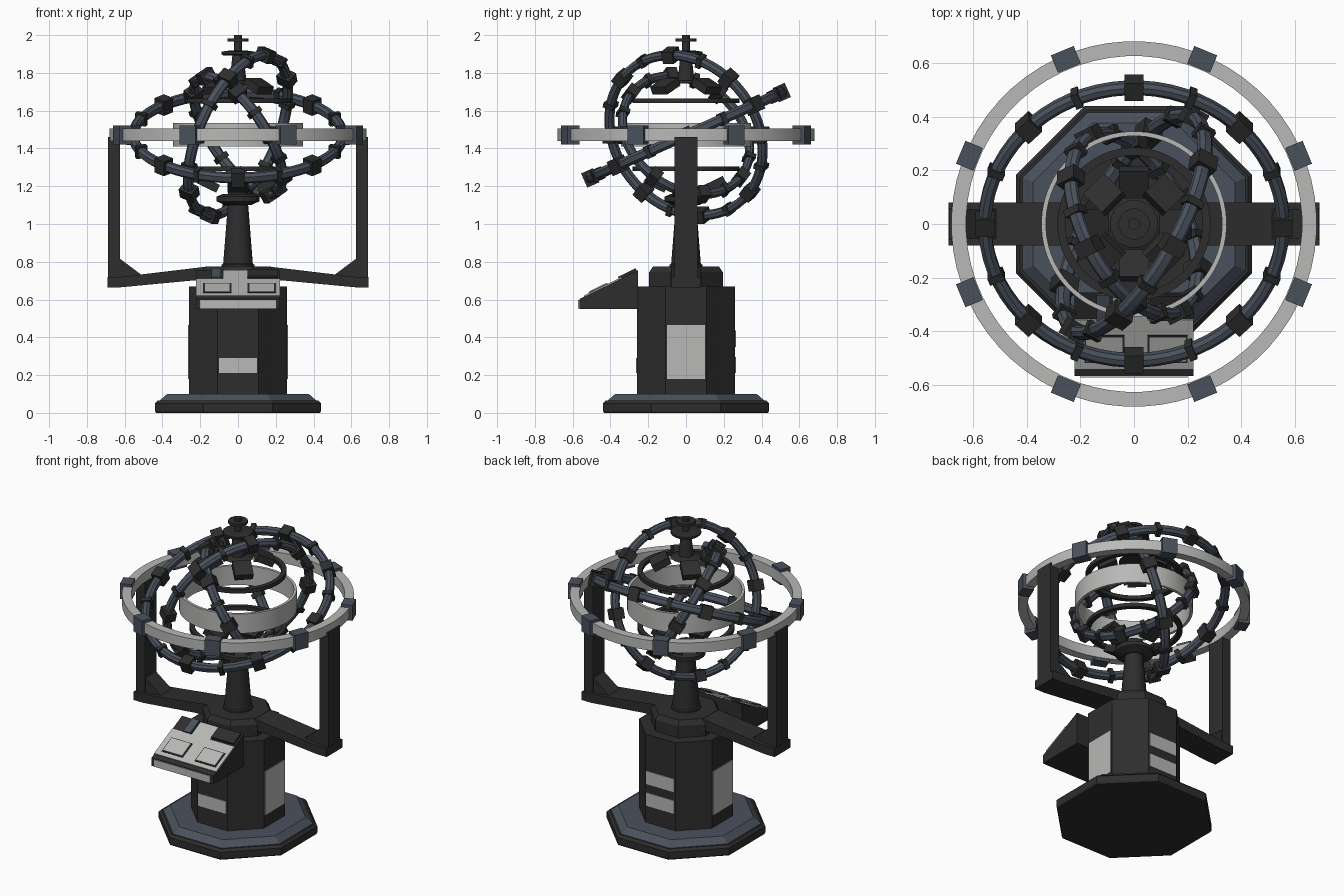
import bpy, bmesh, math
from mathutils import Matrix, Vector

cube = bpy.data.objects.get("Cube")
if cube:
    bpy.data.objects.remove(cube, do_unlink=True)


def material(name, r, g, b):
    m = bpy.data.materials.new(name)
    m.use_nodes = True
    m.diffuse_color = (r, g, b, 1)
    bsdf = next(n for n in m.node_tree.nodes if n.type == 'BSDF_PRINCIPLED')
    bsdf.inputs["Base Color"].default_value = (r, g, b, 1)
    return m


DARK = material("charcoal", 0.027, 0.027, 0.027)
BLUE = material("slate blue", 0.068, 0.083, 0.110)
LIGHT = material("light grey", 0.48, 0.48, 0.47)
T, R = Matrix.Translation, Matrix.Rotation
CENTRE = T((0, 0, 1.47))


def finish(name, bm, mat, smooth=False):
    bmesh.ops.recalc_face_normals(bm, faces=bm.faces)
    me = bpy.data.meshes.new(name)
    bm.to_mesh(me)
    bm.free()
    me.materials.append(mat)
    ob = bpy.data.objects.new(name, me)
    bpy.context.collection.objects.link(ob)
    if smooth:
        bpy.ops.object.select_all(action='DESELECT')
        bpy.context.view_layer.objects.active = ob
        ob.select_set(True)
        bpy.ops.object.shade_smooth_by_angle(angle=math.radians(25))
    return ob


def boxes(name, size, matrices, mat):
    """One object made of equal boxes placed by matrices."""
    bm = bmesh.new()
    for m in matrices:
        bmesh.ops.create_cube(bm, size=1, matrix=m @ Matrix.Diagonal((*size, 1)))
    return finish(name, bm, mat)


def span(name, lo, hi, mat):
    lo, hi = Vector(lo), Vector(hi)
    return boxes(name, hi - lo, [T((lo + hi) / 2)], mat)


def lathe(name, profile, sides, mat, matrix=Matrix(), closed=False, smooth=False):
    """Revolve (radius, z) points; closed profiles make rings, open ones get caps."""
    bm = bmesh.new()
    loops = []
    for r, z in profile:
        loops.append([bm.verts.new(matrix @ Vector((r * math.cos(a), r * math.sin(a), z)))
                      for a in ((i + 0.5) * math.tau / sides for i in range(sides))])
    pairs = list(zip(loops, loops[1:]))
    if closed:
        pairs.append((loops[-1], loops[0]))
    else:
        bm.faces.new(loops[0])
        bm.faces.new(loops[-1])
    for a, b in pairs:
        for i in range(sides):
            j = (i + 1) % sides
            bm.faces.new((a[i], a[j], b[j], b[i]))
    return finish(name, bm, mat, smooth)


def octagon(name, profile, mat):
    k = 1 / math.cos(math.pi / 8)
    return lathe(name, [(r * k, z) for r, z in profile], 8, mat)


def extrude(name, points, half, axis, mat, sign=1):
    """Extrude an outline lying in the xz plane (axis y) or the yz plane (axis x)."""
    bm = bmesh.new()
    def at(u, v, d):
        return (sign * u, d, v) if axis == 'y' else (d, u, v)
    a = [bm.verts.new(at(u, v, -half)) for u, v in points]
    b = [bm.verts.new(at(u, v, half)) for u, v in points]
    bm.faces.new(a)
    bm.faces.new(b)
    for i in range(len(a)):
        j = (i + 1) % len(a)
        bm.faces.new((a[i], a[j], b[j], b[i]))
    return finish(name, bm, mat)


def around(count, radius, start, base=Matrix(), tilt=0.0, z=0.0):
    return [base @ R(math.radians(start) + i * math.tau / count, 4, 'Z')
            @ T((radius, 0, z)) @ R(tilt, 4, 'Y') for i in range(count)]


# Plinth, pedestal and its cap
octagon("plinth", [(0.435, 0), (0.44, 0.01), (0.44, 0.05), (0.425, 0.065)], DARK)
octagon("plinth_top", [(0.415, 0.06), (0.415, 0.065), (0.375, 0.10)], BLUE)
octagon("pedestal", [(0.26, 0.10), (0.26, 0.67)], DARK)
octagon("pedestal_cap", [(0.195, 0.67), (0.195, 0.745), (0.175, 0.775)], DARK)

# Pedestal panels
span("front_panel", (-0.10, -0.265, 0.21), (0.10, -0.258, 0.29), LIGHT)
for i, z in enumerate((0.21, 0.35)):
    span(f"back_panel_{i}", (-0.10, 0.258, z), (0.10, 0.265, z + 0.085), LIGHT)
boxes("side_panels", (0.007, 0.20, 0.285),
      [T((s * 0.2615, 0, 0.3225)) for s in (-1, 1)], LIGHT)

# Column with collar
lathe("column", [(0.088, 0.77), (0.088, 0.785), (0.08, 0.79), (0.055, 1.10), (0.055, 1.2)],
      16, DARK, smooth=True)
lathe("column_collar", [(0.07, 1.10), (0.115, 1.12), (0.115, 1.145), (0.08, 1.16)], 16, DARK)

# Yoke carrying the fixed ring
for side, s in (("left", 1), ("right", -1)):
    extrude(f"{side}_arm", [(0.16, 0.775), (0.62, 0.72), (0.69, 0.72), (0.69, 0.665),
                            (0.62, 0.665), (0.25, 0.70), (0.16, 0.70)], 0.08, 'y', DARK, s)
    extrude(f"{side}_post", [(0.625, 0.70), (0.688, 0.70), (0.688, 1.46), (0.625, 1.46)],
            0.06, 'y', DARK, s)
    extrude(f"{side}_gusset", [(0.63, 0.71), (0.63, 0.82), (0.51, 0.73)], 0.055, 'y', DARK, s)

# Control console
extrude("console", [(-0.565, 0.55), (-0.565, 0.603), (-0.255, 0.755), (-0.255, 0.55)],
        0.222, 'x', DARK)
slope = T((0, -0.565, 0.603)) @ R(math.atan2(0.152, 0.31), 4, 'X')


def on_slope(name, x0, x1, s0, s1, z0, z1, mat):
    boxes(name, (x1 - x0, s1 - s0, z1 - z0),
          [slope @ T(((x0 + x1) / 2, (s0 + s1) / 2, (z0 + z1) / 2))], mat)


span("console_front_strip", (-0.20, -0.571, 0.552), (0.20, -0.564, 0.598), LIGHT)
on_slope("console_panel", -0.222, 0.222, 0.03, 0.235, -0.001, 0.006, LIGHT)
on_slope("console_back_panel", -0.08, 0.05, 0.235, 0.335, -0.001, 0.006, LIGHT)
on_slope("console_lever", -0.14, -0.09, 0.235, 0.34, 0, 0.015, BLUE)
on_slope("console_back_block", 0.05, 0.21, 0.25, 0.335, 0, 0.014, DARK)
for side, x in (("right", -0.11), ("left", 0.125)):
    on_slope(f"{side}_key_border", x - 0.075, x + 0.075, 0.058, 0.172, 0.004, 0.009, DARK)
    on_slope(f"{side}_key", x - 0.068, x + 0.068, 0.065, 0.165, 0.005, 0.013, LIGHT)

# Fixed outer ring with clamps
lathe("outer_ring", [(0.625, 1.44), (0.68, 1.44), (0.68, 1.505), (0.625, 1.505)],
      64, LIGHT, closed=True, smooth=True)
boxes("outer_ring_clamps", (0.07, 0.092, 0.10), around(8, 0.663, 22.5, z=1.472), BLUE)

# Inner band and the two thin hoops
lathe("inner_band", [(0.328, 1.41), (0.345, 1.41), (0.345, 1.535), (0.328, 1.535)],
      64, LIGHT, closed=True, smooth=True)
for name, z in (("upper_hoop", 1.64), ("lower_hoop", 1.28)):
    lathe(name, [(0.255, z), (0.285, z), (0.285, z + 0.025), (0.255, z + 0.025)],
          48, DARK, closed=True, smooth=True)


# Tilted rings with large and small clamps
def tilted_ring(name, radius, normal, w, h, big):
    m = CENTRE @ Vector(normal).to_track_quat('Z', 'Y').to_matrix().to_4x4()
    c = 0.014
    section = [(-w, -h + c), (-w + c, -h), (w - c, -h), (w, -h + c),
               (w, h - c), (w - c, h), (-w + c, h), (-w, h - c)]
    lathe(name, [(radius + r, z) for r, z in section], 64, BLUE, m, True, True)
    boxes(name + "_large_clamps", (2 * w + 0.022, big, 2 * h + 0.026),
          around(8, radius, 0, m), DARK)
    boxes(name + "_small_clamps", (2 * w + 0.012, 0.028, 2 * h + 0.012),
          around(8, radius, 22.5, m), DARK)


a = math.radians(24)
tilted_ring("large_ring", 0.555, (0, -math.sin(a), math.cos(a)), 0.024, 0.028, 0.07)
tilted_ring("middle_ring", 0.455, (0.81, -0.45, -0.36), 0.023, 0.028, 0.065)
tilted_ring("small_ring", 0.365, (0.77, 0.39, 0.52), 0.021, 0.028, 0.06)

# Claws at the two poles
boxes("upper_claws", (0.11, 0.11, 0.045), around(4, 0.155, 45, tilt=0.45, z=1.73), DARK)
boxes("lower_claws", (0.11, 0.11, 0.045), around(4, 0.155, 0, tilt=-0.45, z=1.21), DARK)

# Finial
lathe("finial_cone", [(0.09, 1.745), (0.045, 1.76), (0.03, 1.895)], 16, DARK, smooth=True)
lathe("finial_spindle", [(0.022, 1.88), (0.022, 2.0)], 12, DARK, smooth=True)
lathe("finial_lower_disc", [(0.08, 1.893), (0.09, 1.90), (0.09, 1.912), (0.05, 1.918)], 16, DARK)
lathe("finial_upper_disc", [(0.058, 1.965), (0.058, 1.982)], 16, DARK)
